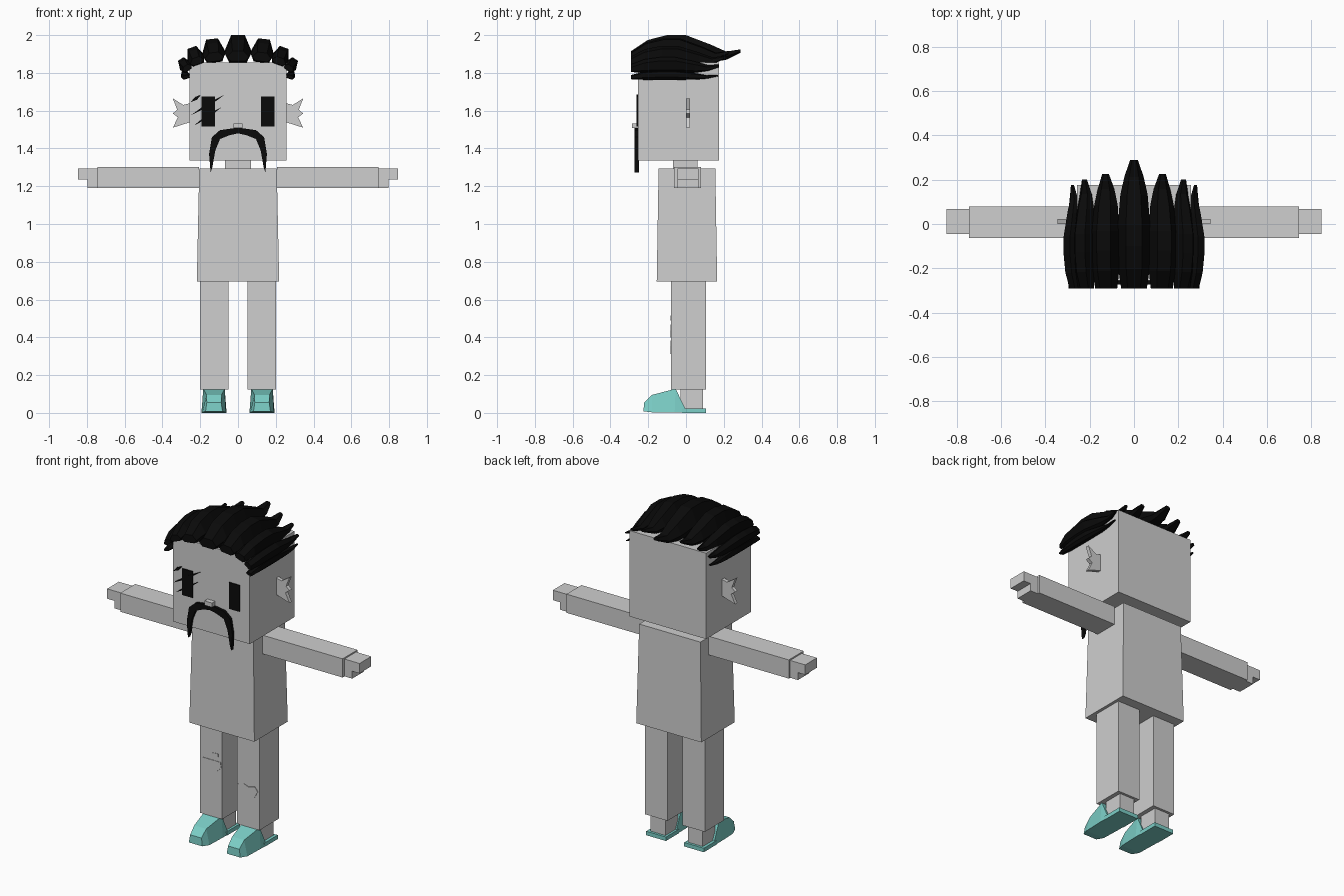
import bpy, bmesh
from mathutils import Matrix, Vector

if "Cube" in bpy.data.objects:
    bpy.data.objects.remove(bpy.data.objects["Cube"], do_unlink=True)


def material(name, rgb):
    m = bpy.data.materials.new(name)
    m.use_nodes = True
    m.diffuse_color = (*rgb, 1)
    bsdf = m.node_tree.nodes["Principled BSDF"]
    bsdf.inputs["Base Color"].default_value = (*rgb, 1)
    bsdf.inputs["Roughness"].default_value = 0.8
    return m


GREY = material("light grey", (0.62, 0.62, 0.62))
BLACK = material("black", (0.003, 0.003, 0.003))
TEAL = material("teal", (0.2, 0.62, 0.57))


def finish(name, bm, mat):
    bmesh.ops.recalc_face_normals(bm, faces=bm.faces)
    mesh = bpy.data.meshes.new(name)
    bm.to_mesh(mesh)
    bm.free()
    mesh.materials.append(mat)
    obj = bpy.data.objects.new(name, mesh)
    bpy.context.collection.objects.link(obj)
    return obj


def loft(name, rings, mat):
    """Skin a list of equal-sized point rings and cap both ends."""
    bm = bmesh.new()
    loops = [[bm.verts.new(p) for p in ring] for ring in rings]
    n = len(loops[0])
    for a, b in zip(loops, loops[1:]):
        for i in range(n):
            j = (i + 1) % n
            bm.faces.new((a[i], a[j], b[j], b[i]))
    bm.faces.new(loops[0])
    bm.faces.new(loops[-1])
    return finish(name, bm, mat)


def rect(x0, x1, y0, y1, z):
    return [(x0, y0, z), (x1, y0, z), (x1, y1, z), (x0, y1, z)]


def box(name, xs, ys, zs, mat):
    return loft(name, [rect(*xs, *ys, z) for z in zs], mat)


def plate(name, outline, y0, y1, mat):
    """Extrude an outline in the front plane from y0 to y1."""
    return loft(name, [[(x, y, z) for x, z in outline] for y in (y0, y1)], mat)


def sides(x0, x1, s):
    return sorted((s * x0, s * x1))


# Head, neck and tapered torso
box("head", (-0.257, 0.257), (-0.255, 0.175), (1.335, 1.855), GREY)
box("neck", (-0.07, 0.07), (-0.07, 0.06), (1.29, 1.335), GREY)
loft("torso", [rect(-0.218, 0.218, -0.155, 0.165, 0.695),
               rect(-0.205, 0.205, -0.145, 0.155, 1.295)], GREY)

# Three-spiked ear outline
EAR = [(0.25, 1.64), (0.29, 1.63), (0.345, 1.665), (0.322, 1.605), (0.345, 1.585),
       (0.318, 1.565), (0.345, 1.51), (0.25, 1.54)]

# Shoe stations: bottom y, bottom half width, bottom z, top y, top half width, top z
SHOE = [(-0.225, 0.045, 0.008, -0.222, 0.038, 0.055),
        (-0.18, 0.062, 0.003, -0.18, 0.04, 0.095),
        (-0.06, 0.066, 0.003, -0.055, 0.057, 0.128),
        (0.0, 0.066, 0.003, -0.005, 0.06, 0.024)]

for s, side in ((1, "left"), (-1, "right")):
    # Arm and stepped hand
    box(side + "_arm", sides(0.207, 0.745, s), (-0.063, 0.08), (1.19, 1.303), GREY)
    box(side + "_palm", sides(0.745, 0.797, s), (-0.045, 0.067), (1.19, 1.295), GREY)
    box(side + "_fingers", sides(0.797, 0.846, s), (-0.045, 0.067), (1.235, 1.295), GREY)

    # Leg, ankle and shoe
    box(side + "_leg", sides(0.05, 0.2, s), (-0.08, 0.105), (0.125, 0.695), GREY)
    box(side + "_ankle", sides(0.075, 0.175, s), (-0.03, 0.09), (0.02, 0.125), GREY)
    cx = 0.127 * s
    loft(side + "_shoe",
         [[(cx - wb, yb, zb), (cx + wb, yb, zb), (cx + wt, yt, zt), (cx - wt, yt, zt)]
          for yb, wb, zb, yt, wt, zt in SHOE], TEAL)
    box(side + "_heel_sole", (cx - 0.066, cx + 0.066), (-0.02, 0.105), (0, 0.024), TEAL)

    # Ear and eye
    plate(side + "_ear", [(s * x, z) for x, z in EAR], 0, 0.022, GREY)
    ex0, ex1 = sides(0.122, 0.192, s)
    box(side + "_eye", (ex0, ex1), (-0.261, -0.254), (1.515, 1.675), BLACK)

# Slashes across the right eye
for i, (a, b) in enumerate([((-0.25, 1.575), (-0.07, 1.685)),
                            ((-0.235, 1.52), (-0.085, 1.62)),
                            ((-0.25, 1.645), (-0.195, 1.685))]):
    a, b = Vector(a), Vector(b)
    mid = (a + b) / 2
    n = (b - a).orthogonal().normalized() * 0.009
    plate(f"eye_slash_{i + 1}", [a, mid - n, b, mid + n], -0.262, -0.254, BLACK)

# Nose and drooping moustache
box("nose", (-0.025, 0.025), (-0.285, -0.255), (1.507, 1.533), GREY)
half = [(0.095, 1.497), (0.138, 1.46), (0.153, 1.37), (0.145, 1.273),
        (0.136, 1.3), (0.12, 1.39), (0.095, 1.45), (0.045, 1.47)]
outline = [(0, 1.51)] + half + [(0, 1.48)] + [(-x, z) for x, z in reversed(half)]
plate("moustache", outline, -0.272, -0.25, BLACK)

# Knee patches
PATCHES = {
    "right_knee_patch": [(-0.185, 0.468), (-0.06, 0.468), (-0.054, 0.435),
                         (-0.085, 0.406), (-0.15, 0.4), (-0.185, 0.43)],
    "right_small_patch": [(-0.138, 0.49), (-0.12, 0.512), (-0.075, 0.515), (-0.075, 0.495)],
    "left_knee_patch": [(0.058, 0.37), (0.095, 0.382), (0.127, 0.37), (0.17, 0.382),
                        (0.19, 0.355), (0.17, 0.318), (0.1, 0.313), (0.063, 0.335)],
}
for name, pts in PATCHES.items():
    plate(name, pts, -0.083, -0.079, GREY)

# Hair lock stations: position along lock, bottom, top, width factors
LOCK = [(0, 0.05, 0.42, 0.8), (0.15, 0, 0.82, 0.97), (0.33, 0, 1, 1), (0.5, 0, 1, 1),
        (0.73, 0, 0.65, 0.85), (0.87, 0.1, 0.4, 0.6), (1, 0.35, 0.48, 0.25)]


def hair_lock(name, x, z, width, height, tip, roll):
    """Swept-back six-sided lock, tilted about its own length."""
    turn = Matrix.Rotation(roll, 3, "Y")
    centre = Vector((x, 0, z + height / 2))
    rings = []
    for u, low, high, wide in LOCK:
        y = -0.29 + u * (tip + 0.29)
        lo, hi, w = (low - 0.5) * height, (high - 0.5) * height, wide * width
        mid = lo + (hi - lo) * 0.4
        section = [(-0.32 * w, lo), (0.32 * w, lo), (0.5 * w, mid),
                   (0.25 * w, hi), (-0.25 * w, hi), (-0.5 * w, mid)]
        rings.append([centre + turn @ Vector((px, y, pz)) for px, pz in section])
    loft(name, rings, BLACK)


# Hair: one centre lock and four mirrored pairs
hair_lock("hair_centre", 0, 1.855, 0.145, 0.145, 0.288, 0)
LOCKS = [(0.13, 1.855, 0.125, 0.125, 0.225, 0.12),
         (0.227, 1.838, 0.095, 0.1, 0.2, 0.35),
         (0.282, 1.805, 0.07, 0.075, 0.175, 0.6),
         (0.28, 1.767, 0.05, 0.045, 0.17, 0.3)]
for s, side in ((1, "left"), (-1, "right")):
    for i, (x, z, w, h, tip, roll) in enumerate(LOCKS):
        hair_lock(f"{side}_hair_{i + 1}", s * x, z, w, h, tip, s * roll)
